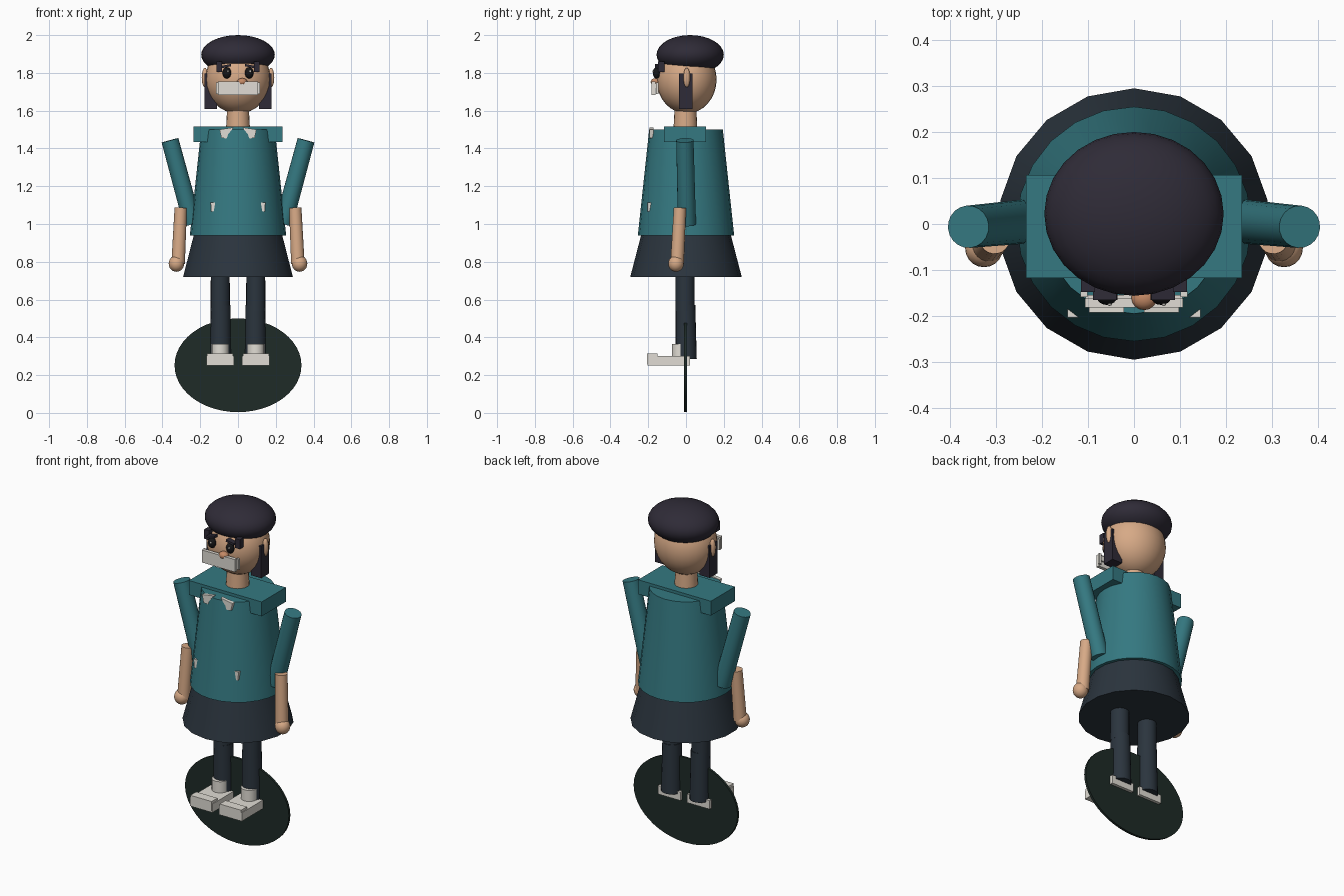
import bpy, math
from mathutils import Vector

if "Cube" in bpy.data.objects:
    bpy.data.objects.remove(bpy.data.objects["Cube"])


def mat(name, rgb):
    m = bpy.data.materials.new(name)
    m.diffuse_color = (*rgb, 1)
    m.use_nodes = True
    m.node_tree.nodes["Principled BSDF"].inputs["Base Color"].default_value = m.diffuse_color
    return m


TEAL = mat("teal", (0.035, 0.19, 0.22))
SKIN = mat("skin", (0.68, 0.40, 0.24))
DARK = mat("dark_hair", (0.028, 0.024, 0.038))
NAVY = mat("navy", (0.024, 0.035, 0.048))
GREEN = mat("disc_green", (0.013, 0.024, 0.02))
WHITE = mat("off_white", (0.75, 0.72, 0.66))
BLACK = mat("black", (0.008, 0.008, 0.009))
NOSE = mat("nose_skin", (0.55, 0.25, 0.13))


def finish(name, m, smooth=True):
    o = bpy.context.object
    o.name = name
    o.data.materials.append(m)
    if smooth:
        bpy.ops.object.shade_smooth_by_angle(angle=math.radians(35))
    return o


def ball(name, c, r, m, seg=28, rings=16):
    bpy.ops.mesh.primitive_uv_sphere_add(segments=seg, ring_count=rings, location=c)
    bpy.context.object.scale = r
    bpy.ops.object.transform_apply(location=False, rotation=False, scale=True)
    return finish(name, m)


def box(name, lo, hi, m, rot_y=0):
    lo, hi = Vector(lo), Vector(hi)
    bpy.ops.mesh.primitive_cube_add(size=1, location=(lo + hi) / 2, rotation=(0, rot_y, 0))
    d = hi - lo
    bpy.context.object.scale = (abs(d.x), abs(d.y), abs(d.z))
    return finish(name, m, False)


def rod(name, a, b, ra, rb, m, sides=20):
    a, b = Vector(a), Vector(b)
    d = b - a
    bpy.ops.mesh.primitive_cone_add(vertices=sides, radius1=ra, radius2=rb, depth=d.length,
                                    location=(a + b) / 2,
                                    rotation=d.to_track_quat('Z', 'Y').to_euler())
    return finish(name, m)


def plate(name, outline, y0, y1, m):
    """Thin plate from an x-z outline, between two y depths."""
    n = len(outline)
    verts = [(x, y, z) for y in (y0, y1) for x, z in outline]
    faces = [list(range(n)), list(range(2 * n - 1, n - 1, -1))]
    faces += [[i, i + n, (i + 1) % n + n, (i + 1) % n] for i in range(n)]
    me = bpy.data.meshes.new(name)
    me.from_pydata(verts, [], faces)
    me.materials.append(m)
    o = bpy.data.objects.new(name, me)
    bpy.context.collection.objects.link(o)


# upright backing disc
bpy.ops.mesh.primitive_cylinder_add(vertices=48, radius=1, depth=1, location=(0, -0.003, 0.252),
                                    rotation=(math.pi / 2, 0, 0))
bpy.context.object.scale = (0.336, 0.248, 0.014)
finish("backing_disc", GREEN)

# torso
rod("skirt", (0, 0, 0.72), (0, 0, 0.97), 0.295, 0.23, NAVY, 18)
rod("shirt", (0, 0, 0.94), (0, 0, 1.5), 0.255, 0.195, TEAL, 24)
box("shoulder_yoke", (-0.235, -0.117, 1.433), (0.235, 0.106, 1.517), TEAL)
rod("neck", (0, -0.003, 1.49), (0, -0.003, 1.64), 0.064, 0.056, SKIN)

# head and beret
ball("head", (0, 0.003, 1.765), (0.173, 0.159, 0.18), SKIN)
ball("beret", (0, 0.022, 1.896), (0.195, 0.178, 0.104), DARK)
ball("nose", (0.022, -0.162, 1.752), (0.028, 0.025, 0.02), NOSE, 16, 10)

# moustache block with a thin rear bar
box("moustache", (-0.107, -0.182, 1.682), (0.107, -0.162, 1.755), WHITE)
box("moustache_bar", (-0.105, -0.162, 1.715), (0.105, -0.154, 1.745), WHITE)

for s, side in ((-1, "left"), (1, "right")):
    # face details
    ball(side + "_ear", (s * 0.175, 0.004, 1.775), (0.017, 0.018, 0.052), SKIN, 16, 10)
    ball(side + "_eye", (s * 0.059, -0.156, 1.8), (0.023, 0.02, 0.03), BLACK, 16, 10)
    ball(side + "_eye_glint", (s * 0.059 + 0.006, -0.174, 1.808), (0.005, 0.004, 0.006), WHITE, 8, 6)
    box(side + "_brow", (s * 0.036, -0.165, 1.83), (s * 0.088, -0.135, 1.842), DARK, s * 0.2)
    box(side + "_fringe", (s * 0.085, -0.148, 1.805), (s * 0.115, -0.115, 1.86), DARK)
    box(side + "_side_hair", (s * 0.112, -0.038, 1.61), (s * 0.177, 0.034, 1.797), DARK)
    box(side + "_moustache_end", (s * 0.101, -0.159, 1.688), (s * 0.116, -0.146, 1.75), WHITE)
    # arms
    rod(side + "_upper_arm", (s * 0.24, 0.005, 1.0), (s * 0.36, -0.006, 1.443), 0.048, 0.046, TEAL)
    rod(side + "_forearm", (s * 0.317, -0.047, 0.79), (s * 0.303, -0.032, 1.085), 0.036, 0.033, SKIN)
    ball(side + "_hand", (s * 0.326, -0.053, 0.79), (0.041, 0.041, 0.043), SKIN, 20, 12)
    # legs and shoes
    rod(side + "_thigh", (s * 0.094, -0.005, 0.54), (s * 0.094, -0.005, 0.76), 0.051, 0.05, NAVY)
    rod(side + "_shin", (s * 0.092, 0.001, 0.285), (s * 0.092, -0.003, 0.57), 0.056, 0.052, NAVY)
    rod(side + "_sock", (s * 0.094, -0.03, 0.29), (s * 0.094, -0.03, 0.365), 0.045, 0.045, WHITE)
    box(side + "_shoe", (s * 0.022, -0.205, 0.25), (s * 0.168, 0.021, 0.3), WHITE)
    box(side + "_toe_cap", (s * 0.026, -0.206, 0.26), (s * 0.164, -0.152, 0.314), WHITE)
    # collar points and pocket tabs
    plate(side + "_collar", [(s * 0.098, 1.5), (s * 0.022, 1.512), (s * 0.052, 1.475),
                             (s * 0.06, 1.453), (s * 0.088, 1.455)][::s],
          -0.192, -0.172, WHITE)
    plate(side + "_pocket_tab", [(s * 0.145, 1.115), (s * 0.12, 1.115), (s * 0.128, 1.065),
                                 (s * 0.142, 1.065)][::s],
          -0.203, -0.185, WHITE)
